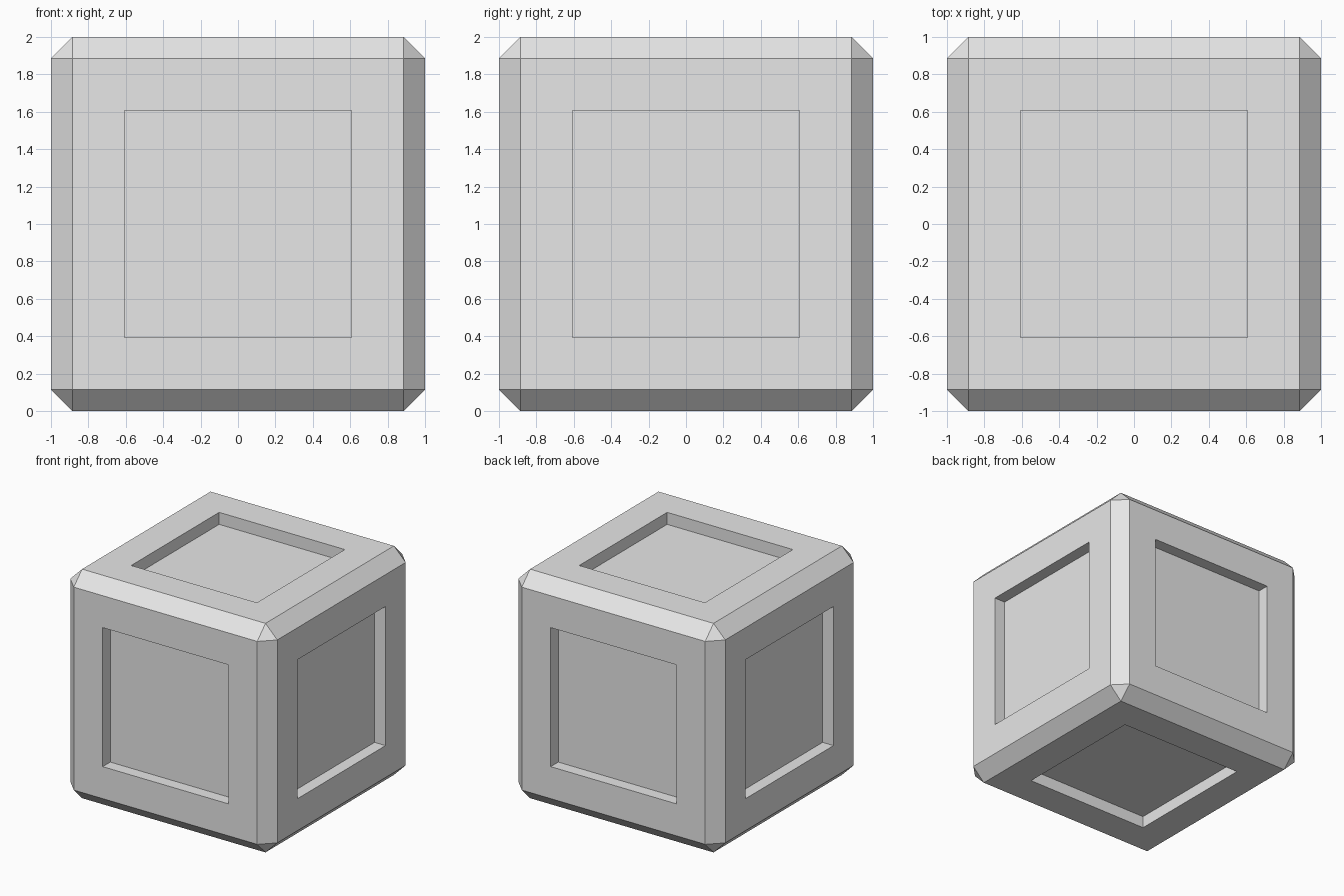
import bpy
import bmesh

default = bpy.data.objects.get("Cube")
if default:
    bpy.data.objects.remove(default, do_unlink=True)

CHAMFER = 0.114       # width of the cut edges
OPENING = 1.214       # side of each square recess
DEPTH = 0.105         # depth of each recess


def make_material(name, colour):
    mat = bpy.data.materials.new(name)
    mat.use_nodes = True
    mat.diffuse_color = colour
    mat.node_tree.nodes["Principled BSDF"].inputs["Base Color"].default_value = colour
    return mat


# Cube with flat chamfered edges and corners
bm = bmesh.new()
bmesh.ops.create_cube(bm, size=2)
bmesh.ops.bevel(bm, geom=bm.edges[:], offset=CHAMFER, segments=1,
                profile=0.5, affect='EDGES')
bm.normal_update()

# Square recess with straight walls in each of the six sides
sides = [f for f in bm.faces if max(abs(c) for c in f.normal) > 0.99]
rim = (2 - 2 * CHAMFER - OPENING) / 2
bmesh.ops.inset_individual(bm, faces=sides, thickness=rim, use_even_offset=True)
bmesh.ops.inset_individual(bm, faces=sides, thickness=0, depth=-DEPTH)

# Stand the block on the ground
bmesh.ops.translate(bm, vec=(0, 0, 1), verts=bm.verts[:])
bmesh.ops.recalc_face_normals(bm, faces=bm.faces[:])

mesh = bpy.data.meshes.new("panelled_block")
bm.to_mesh(mesh)
bm.free()
mesh.materials.append(make_material("light_grey", (0.8, 0.8, 0.8, 1)))
block = bpy.data.objects.new("panelled_block", mesh)
bpy.context.collection.objects.link(block)
